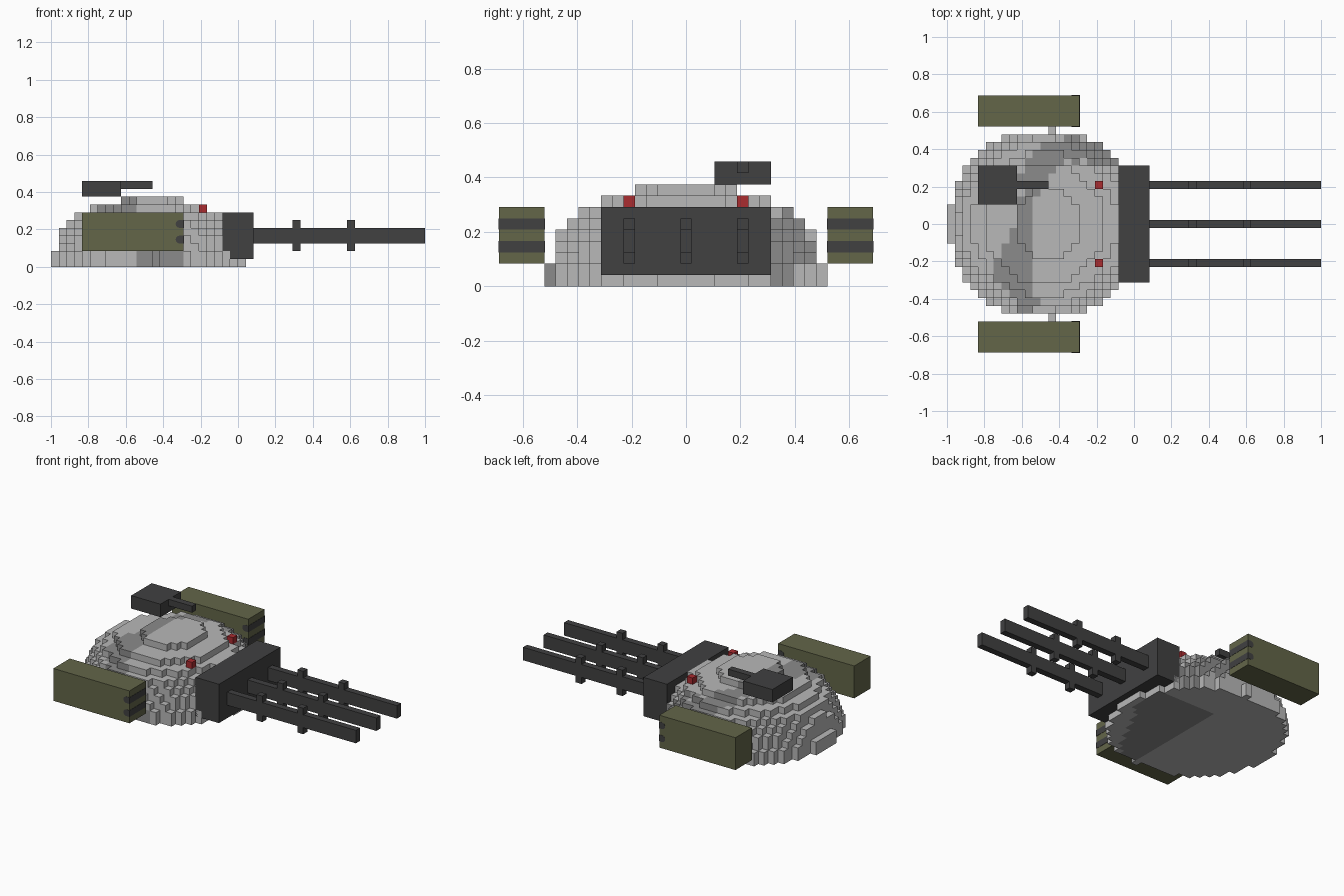
import bpy, bmesh, math
from mathutils import Vector

if "Cube" in bpy.data.objects:
    bpy.data.objects.remove(bpy.data.objects["Cube"], do_unlink=True)

C = 1 / 24  # size of one block cell


def material(name, rgb):
    m = bpy.data.materials.new(name)
    m.use_nodes = True
    col = (*rgb, 1)
    m.diffuse_color = col
    m.node_tree.nodes["Principled BSDF"].inputs["Base Color"].default_value = col
    return m


LIGHT = material("light grey", (0.48, 0.48, 0.48))
GREY = material("mid grey", (0.26, 0.26, 0.26))
OLIVE = material("olive", (0.125, 0.132, 0.066))
DARK = material("charcoal", (0.052, 0.052, 0.053))
RED = material("red", (0.40, 0.025, 0.03))


def finish(bm, name, *mats):
    me = bpy.data.meshes.new(name)
    bm.to_mesh(me)
    bm.free()
    for m in mats:
        me.materials.append(m)
    ob = bpy.data.objects.new(name, me)
    bpy.context.collection.objects.link(ob)
    return ob


def add_box(bm, x, y, z):
    """Box from (low, high) ranges in cells; x is counted from the left end."""
    verts = bmesh.ops.create_cube(bm, size=1)["verts"]
    for v in verts:
        v.co = Vector(((x[0] + x[1]) / 2 + v.co.x * (x[1] - x[0]),
                       (y[0] + y[1]) / 2 + v.co.y * (y[1] - y[0]),
                       (z[0] + z[1]) / 2 + v.co.z * (z[1] - z[0]))) * C
        v.co.x -= 1


def box(name, mat, *ranges):
    bm = bmesh.new()
    for r in ranges:
        add_box(bm, *r)
    return finish(bm, name, mat)


# Stepped dome: (centre x, squared radius) of each layer of cells
LAYERS = [(12.5, 149), (12.5, 149), (12.5, 140), (12.5, 134), (12.5, 124),
          (12.5, 112), (12.5, 88), (12.5, 60), (13, 20)]
cells = set()
for k, (cx, r2) in enumerate(LAYERS):
    for i in range(26):
        for j in range(-11, 12):
            if (i + 0.5 - cx) ** 2 + j * j <= r2:
                cells.add((i, j, k))
for k in (0, 1):
    cells |= {(0, 0, k), (13, 12, k), (13, -12, k)}  # tips

# Darker patches winding over the dome: x, y, radius
PATCHES = [(-0.13, 0.36, 0.06), (-0.22, 0.37, 0.06), (-0.32, 0.40, 0.07),
           (-0.42, 0.38, 0.07), (-0.50, 0.31, 0.08), (-0.55, 0.22, 0.07),
           (-0.58, 0.12, 0.05), (-0.59, 0.03, 0.05), (-0.59, -0.06, 0.06),
           (-0.61, -0.15, 0.09), (-0.66, -0.24, 0.10), (-0.62, -0.33, 0.08),
           (-0.57, -0.41, 0.06)]


def is_patch(p, n):
    # broad diagonal band under the base, and on the lowest course of blocks
    if n.z < -0.5 or p.z < 2 * C:
        low = -0.41 if n.z < -0.5 else -0.56
        high = min(0.06, -0.02 + 0.55 * min(p.y, 0))
        if low < p.x < high and p.y < 0.22:
            return True
        if n.z < -0.5:
            return False
    return any(math.hypot(p.x - x, p.y - y) < r for x, y, r in PATCHES)


# Only the exposed sides of the cells become faces
bm = bmesh.new()
for cell in cells:
    for axis in range(3):
        for s in (-1, 1):
            near = list(cell)
            near[axis] += s
            if tuple(near) in cells:
                continue
            n, u = Vector(), Vector()
            n[axis], u[(axis + 1) % 3] = s, 1
            w = n.cross(u)
            mid = Vector((cell[0] + 0.5, cell[1], cell[2] + 0.5)) + n / 2
            mid = mid * C - Vector((1, 0, 0))
            h = C / 2
            f = bm.faces.new([bm.verts.new(mid + (u * a + w * b) * h)
                              for a, b in ((-1, -1), (1, -1), (1, 1), (-1, 1))])
            f.material_index = int(is_patch(mid, n))
bmesh.ops.remove_doubles(bm, verts=bm.verts[:], dist=1e-4)
finish(bm, "dome", LIGHT, GREY)

# Main gun mount with three long barrels, each with two raised bands
box("gun_mount", DARK, ((22, 26), (-7.5, 7.5), (1, 7)))
for name, j in (("right", -5), ("middle", 0), ("left", 5)):
    y = (j - 0.5, j + 0.5)
    bands = [((x, x + 1), y, z) for x in (31, 38) for z in ((2, 3), (5, 6))]
    box("barrel_" + name, DARK, ((26, 48), y, (3, 5)), *bands)

# Red lamps on the shoulder
for name, j in (("front", -5), ("back", 5)):
    box("lamp_" + name, RED, ((19, 20), (j - 0.5, j + 0.5), (7, 8)))

# Small turret on the roof
box("roof_turret", DARK, ((4, 9), (2.5, 7.5), (9, 11)))
box("roof_gun", DARK, ((9, 13), (4.5, 5.5), (10, 11)))

# Side pods with dark slots that wrap around the muzzle end
for name, s in (("front", -1), ("back", 1)):
    y = (14.5 * s - 2, 14.5 * s + 2)
    box("pod_" + name, OLIVE, ((4, 17), y, (2, 7)))
    bm = bmesh.new()
    e = 0.04
    for z in (3, 5):
        add_box(bm, (16.5, 17 + e), (y[0] - e, y[1] + e), (z, z + 1))
        tube = bmesh.ops.create_cone(bm, cap_ends=True, segments=16, radius1=C / 2,
                                     radius2=C / 2, depth=(4 + 2 * e) * C)["verts"]
        for v in tube:
            a, b, c = v.co
            v.co = (a - 1 + 16.5 * C, c + 14.5 * s * C, b + (z + 0.5) * C)
    bmesh.ops.recalc_face_normals(bm, faces=bm.faces[:])
    finish(bm, "pod_slots_" + name, DARK)
